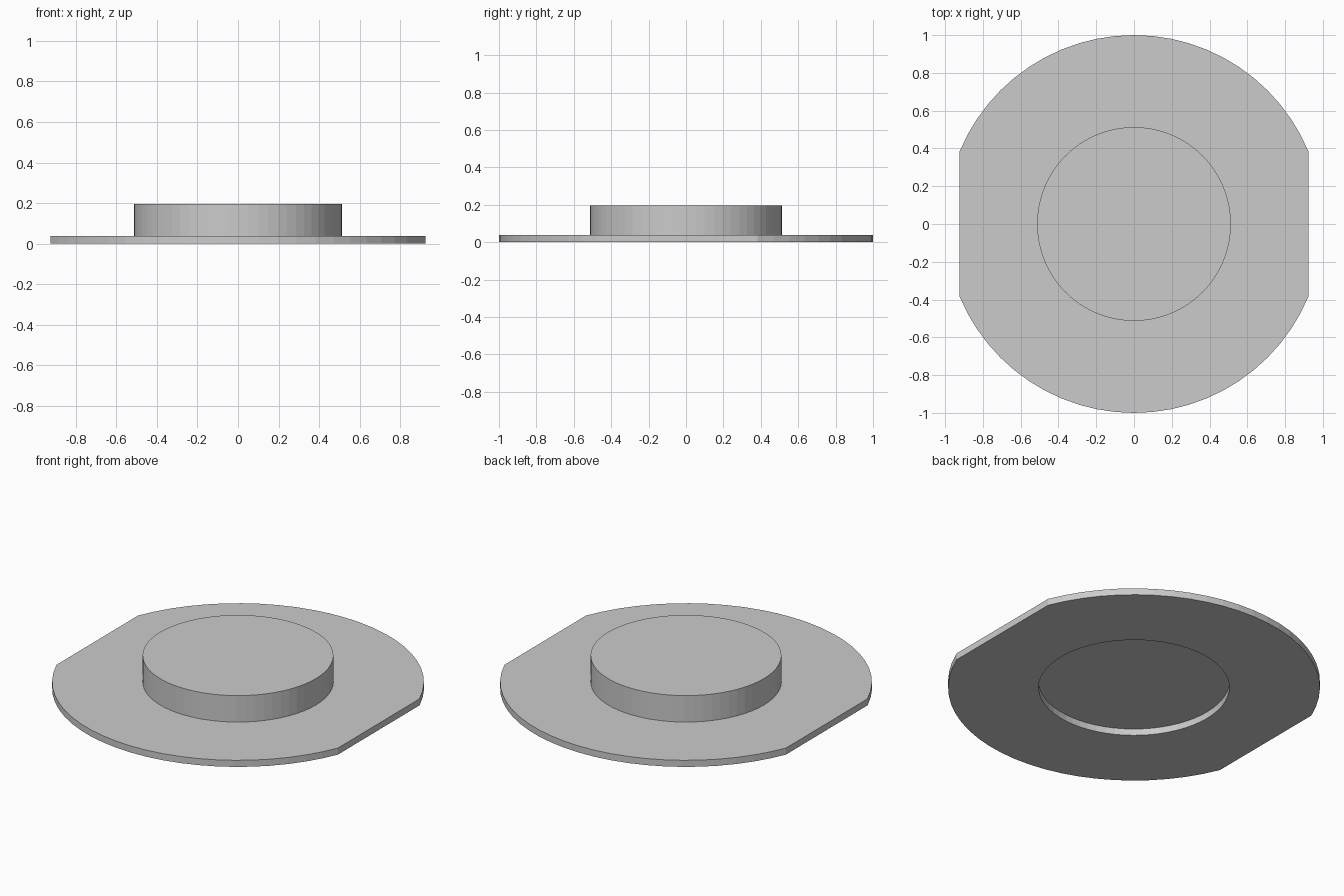
import bpy, bmesh
from math import cos, sin, tau

if "Cube" in bpy.data.objects:
    bpy.data.objects.remove(bpy.data.objects["Cube"])

SEGMENTS = 64
FLAT_X = cos(tau / 16)      # flats cut the rim at 22.5 degrees
PLATE_TOP, BOSS_TOP = 0.039, 0.196
BOSS_RADIUS = 0.513


def ring(bm, radius, z, max_x=10.0):
    """Circle of vertices, optionally trimmed by two flats."""
    verts = []
    for i in range(SEGMENTS):
        a = tau * i / SEGMENTS
        x = max(-max_x, min(max_x, radius * cos(a)))
        verts.append(bm.verts.new((x, radius * sin(a), z)))
    return verts


def bridge(bm, a, b):
    for i in range(SEGMENTS):
        j = (i + 1) % SEGMENTS
        bm.faces.new((a[i], a[j], b[j], b[i]))


def finish(bm, name):
    bmesh.ops.recalc_face_normals(bm, faces=bm.faces)
    mesh = bpy.data.meshes.new(name)
    bm.to_mesh(mesh)
    bm.free()
    bpy.context.collection.objects.link(bpy.data.objects.new(name, mesh))


# Flange plate: round with two flats and an open hole under the boss
bm = bmesh.new()
loops = [ring(bm, 1, 0, FLAT_X), ring(bm, 1, PLATE_TOP, FLAT_X),
         ring(bm, BOSS_RADIUS, PLATE_TOP), ring(bm, BOSS_RADIUS, 0)]
for k in range(4):
    bridge(bm, loops[k], loops[(k + 1) % 4])
finish(bm, "flange_plate")

# Raised round boss: its underside is the ceiling of the recess
bm = bmesh.new()
low, high = ring(bm, BOSS_RADIUS, PLATE_TOP), ring(bm, BOSS_RADIUS, BOSS_TOP)
bridge(bm, low, high)
bm.faces.new(low)
bm.faces.new(high)
finish(bm, "round_boss")
